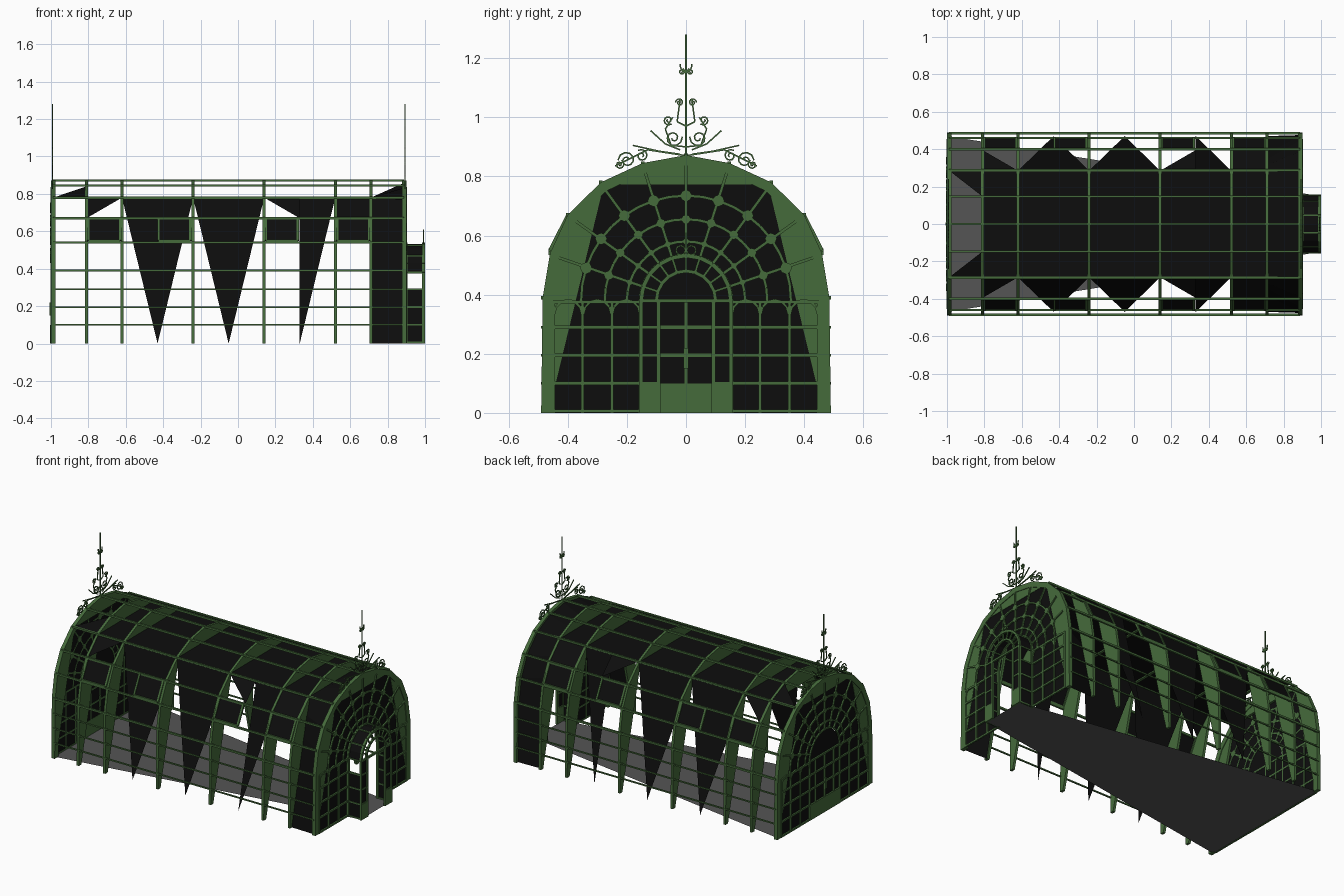
import bpy, bmesh, math
from mathutils import Vector

if "Cube" in bpy.data.objects:
    bpy.data.objects.remove(bpy.data.objects["Cube"])


def material(name, rgb):
    m = bpy.data.materials.new(name)
    m.use_nodes = True
    m.diffuse_color = (*rgb, 1)
    m.node_tree.nodes["Principled BSDF"].inputs["Base Color"].default_value = (*rgb, 1)
    return m


GREEN = material("green iron", (0.06, 0.147, 0.044))
BLACK = material("black glass", (0.004, 0.004, 0.004))
GREY = material("grey floor", (0.09, 0.09, 0.09))


def finish(bm, name, mat):
    me = bpy.data.meshes.new(name)
    bm.to_mesh(me)
    bm.free()
    me.materials.append(mat)
    ob = bpy.data.objects.new(name, me)
    bpy.context.collection.objects.link(ob)
    return ob


def face(bm, pts):
    return bm.faces.new([bm.verts.new(p) for p in pts])


def bar(bm, a, b, w, d=None):
    """Square bar from a to b; d is its size along x where it can be."""
    a, b = Vector(a), Vector(b)
    axis = (b - a).normalized()
    side = Vector((0, 0, 1)) if abs(axis.x) > 0.9 else Vector((1, 0, 0))
    u = (side - axis * side.dot(axis)).normalized() * (d or w) / 2
    v = axis.cross(u).normalized() * w / 2
    ends = [[bm.verts.new(p + u * i + v * j) for i, j in ((1, 1), (-1, 1), (-1, -1), (1, -1))]
            for p in (a, b)]
    for k in range(4):
        n = (k + 1) % 4
        bm.faces.new((ends[0][k], ends[0][n], ends[1][n], ends[1][k]))
    bm.faces.new(ends[0][::-1])
    bm.faces.new(ends[1])


def chain(bm, x, pts, w, d=None):
    for p, q in zip(pts, pts[1:]):
        bar(bm, (x, *p), (x, *q), w, d)


def arc(cy, cz, r, a0, a1, n):
    return [(cy + r * math.cos(math.radians(a0 + (a1 - a0) * i / n)),
             cz + r * math.sin(math.radians(a0 + (a1 - a0) * i / n))) for i in range(n + 1)]


def slab(bm, x, outline, thick):
    f = face(bm, [(x - thick / 2, y, z) for y, z in outline])
    ext = bmesh.ops.extrude_face_region(bm, geom=[f])
    bmesh.ops.translate(bm, vec=(thick, 0, 0),
                        verts=[g for g in ext["geom"] if isinstance(g, bmesh.types.BMVert)])
    face(bm, [(x - thick / 2, y, z) for y, z in reversed(outline)])


def mirrored(half):
    return half + [(-y, z) for y, z in reversed(half) if y > 0]


# Cross-sections of the vault, from wall foot to ridge
OUTER = [(0.49, 0), (0.485, 0.39), (0.46, 0.54), (0.4, 0.67), (0.288, 0.78), (0.147, 0.845), (0, 0.872)]
INNER = [(0.452, 0), (0.45, 0.385), (0.43, 0.525), (0.372, 0.648), (0.27, 0.75), (0.138, 0.813), (0, 0.838)]
CHORD = [(0.47, 0), (0.38, 0.39), (0.345, 0.54), (0.315, 0.67), (0.285, 0.78), (0.147, 0.78), (0, 0.78)]
EAVE, LEDGE, FOOT = (0.285, 0.78), (0.395, 0.67), (0.47, 0)
BACK, FRONT = -0.988, 0.888

# Deep ribs whose inner edge follows the flat glazing
bm = bmesh.new()
for x in (BACK, -0.81, -0.62, -0.24, 0.14, 0.52, 0.71, FRONT):
    inner = [(-0.465, 0), (-0.278, 0.772), (0.278, 0.772), (0.465, 0)]
    slab(bm, x, mirrored(OUTER) + inner, 0.016)
finish(bm, "ribs", GREEN)

# Wide arches framing both ends
bm = bmesh.new()
for x in (BACK, FRONT):
    slab(bm, x, mirrored(OUTER) + mirrored(INNER)[::-1], 0.024)
finish(bm, "end_arches", GREEN)

# Long rails running over the ribs
bm = bmesh.new()
rails = [(y, z, 0.012) for y, z in OUTER[1:]] + [(0.487, z, 0.008) for z in (0.1, 0.195, 0.29)]
for y, z, w in rails:
    for s in ((1, -1) if y else (1,)):
        bar(bm, (BACK, s * y, z), (FRONT, s * y, z), w)
finish(bm, "long_rails", GREEN)

# Vault glazing, with missing panes
bm = bmesh.new()
face(bm, [(-0.81, -0.285, 0.78), (0.71, -0.285, 0.78), (0.71, 0.285, 0.78), (-0.81, 0.285, 0.78)])
panes = [
    [(-0.62, EAVE), (-0.43, FOOT), (-0.24, EAVE)],
    [(-0.24, EAVE), (-0.05, FOOT), (0.14, EAVE)],
    [(0.14, EAVE), (0.33, EAVE), (0.33, LEDGE)],
    [(0.33, EAVE), (0.33, FOOT), (0.52, EAVE)],
    [(0.52, EAVE), (0.71, EAVE), (0.71, LEDGE), (0.52, LEDGE)],
    [(-0.81, EAVE), (-0.62, EAVE), (-0.81, LEDGE)],
    [(BACK, EAVE), (-0.81, EAVE), (-0.81, (0.147, 0.84))],
]
for i in range(len(OUTER) - 1):
    a, b = [(0.97 * y, 0.985 * z) for y, z in OUTER[i:i + 2]]
    panes.append([(0.71, CHORD[i]), (FRONT, a), (FRONT, b), (0.71, CHORD[i + 1])])
for pane in panes:
    for s in (1, -1):
        face(bm, [(x, s * y, z) for x, (y, z) in pane])
finish(bm, "vault_glass", BLACK)

# Opening vents along both sides
glass, frame = bmesh.new(), bmesh.new()
for x0 in (-0.8, -0.425, 0.15, 0.53):
    for s in (1, -1):
        c = [(x0, s * 0.46, 0.55), (x0 + 0.17, s * 0.46, 0.55),
             (x0 + 0.17, s * 0.4, 0.668), (x0, s * 0.4, 0.668)]
        face(glass, c)
        for i in range(4):
            bar(frame, c[i], c[(i + 1) % 4], 0.012)
finish(glass, "vent_glass", BLACK)
finish(frame, "vent_frames", GREEN)


# End walls: panelled below, fan of panes above
def polar(r, deg):
    a = math.radians(deg)
    return (r * math.cos(a), 0.38 + r * math.sin(a))


def end_wall(name, x, out, door):
    glass, iron = bmesh.new(), bmesh.new()
    fan = mirrored(INNER[1:])
    inner = [polar(0.15, 18 * k) for k in range(11)]
    for k in range(10):
        quad = [inner[k], fan[k], fan[k + 1], inner[k + 1]]
        face(glass, [(x, 1.02 * y, z) for y, z in quad])
    for s in (1, -1):
        face(glass, [(x, s * 0.15, 0), (x, s * 0.465, 0), (x, s * 0.465, 0.39), (x, s * 0.15, 0.39)])
    xi = x + out * 0.004
    for s in (1, -1):
        for y in (0.155, 0.25, 0.35, 0.448):
            bar(iron, (xi, s * y, 0), (xi, s * y, 0.38), 0.011)
        for z in (0.006, 0.1, 0.195, 0.29, 0.375):
            bar(iron, (xi, s * 0.155, z), (xi, s * 0.45, z), 0.011)
        for y in (0.2025, 0.3, 0.399):
            chain(iron, xi, arc(s * y, 0.335, 0.047, 0, 180, 6), 0.008)
    for r in (0.155, 0.2, 0.275, 0.355):
        chain(iron, xi, arc(0, 0.38, r, 0, 180, 20), 0.01)
    for k in range(1, 10):
        chain(iron, xi, [polar(0.155, 18 * k), fan[k]], 0.01)
        for r, size in ((0.2, 0.011), (0.275, 0.016), (0.355, 0.02)):
            slab(iron, xi, arc(*polar(r, 18 * k), size, 0, 315, 7), 0.012)
    if door:
        face(glass, [(x, -0.15, 0), (x, 0.15, 0), (x, 0.15, 0.39), (x, -0.15, 0.39)])
        face(glass, [(x, *p) for p in inner])
        slab(iron, xi, [(-0.155, 0), (0.155, 0), (0.155, 0.1), (-0.155, 0.1)], 0.012)
        for y in (-0.093, 0, 0.093):
            bar(iron, (xi, y, 0.1), (xi, y, 0.38), 0.009)
        for z in (0.195, 0.29, 0.38):
            bar(iron, (xi, -0.155, z), (xi, 0.155, z), 0.011)
        slab(iron, xi, [(-0.008, 0.15), (0.008, 0.15), (0.008, 0.22), (-0.008, 0.22)], 0.02)
    finish(glass, name + "_glass", BLACK)
    finish(iron, name + "_lattice", GREEN)


end_wall("back_wall", -0.994, -1, True)
end_wall("front_wall", 0.894, 1, False)

# Entrance porch with a barrel roof and open doorway
glass, iron = bmesh.new(), bmesh.new()
X0, X1 = 0.9, 0.992
hoop = arc(0, 0.38, 0.152, 0, 180, 10)
for p, q in zip(hoop, hoop[1:]):
    face(glass, [(X0, *p), (X1, *p), (X1, *q), (X0, *q)])
for x in (X0, X1):
    chain(iron, x, hoop, 0.014)
for p in hoop[::2]:
    bar(iron, (X0, *p), (X1, *p), 0.008)
chain(iron, X1, arc(0, 0.38, 0.1, 0, 180, 10), 0.012)
for k in range(1, 10):
    chain(iron, X1, [polar(0.1, 18 * k), polar(0.152, 18 * k)], 0.008)
for s in (1, -1):
    face(glass, [(X0, s * 0.152, 0), (X1, s * 0.152, 0), (X1, s * 0.152, 0.29), (X0, s * 0.152, 0.29)])
    face(glass, [(X1, s * 0.095, 0.1), (X1, s * 0.152, 0.1), (X1, s * 0.152, 0.38), (X1, s * 0.095, 0.38)])
    slab(iron, X1, [(s * 0.09, 0), (s * 0.155, 0), (s * 0.155, 0.1), (s * 0.09, 0.1)], 0.012)
    for x, y in ((X0, 0.152), (X1, 0.152), (X1, 0.093)):
        bar(iron, (x, s * y, 0), (x, s * y, 0.38), 0.014)
    for z in (0.006, 0.1, 0.195, 0.29, 0.38):
        bar(iron, (X0, s * 0.152, z), (X1, s * 0.152, z), 0.009)
        bar(iron, (X1, s * 0.093, z), (X1, s * 0.152, z), 0.009)
bar(iron, (X1, -0.15, 0.38), (X1, 0.15, 0.38), 0.012)
bar(iron, (X1, 0, 0.53), (X1, 0, 0.61), 0.005)
for s in (1, -1):
    chain(iron, X1, arc(s * 0.018, 0.55, 0.016, 0, 360, 8), 0.005)
finish(glass, "porch_glass", BLACK)
finish(iron, "porch_frame", GREEN)


# Ridge crests: spire with scrollwork
def scroll(cy, cz, r, start, turns=1.5):
    n = 14
    return [(cy + r * (1 - 0.8 * i / n) * math.cos(start + turns * math.tau * i / n),
             cz + r * (1 - 0.8 * i / n) * math.sin(start + turns * math.tau * i / n)) for i in range(n + 1)]


for name, x in (("back_crest", -0.992), ("front_crest", 0.892)):
    bm = bmesh.new()
    bar(bm, (x, 0, 0.86), (x, 0, 1.28), 0.006)
    strokes = [
        [(0, 0.87), (0.13, 0.89), (0.24, 0.835)],
        [(0.02, 0.89), (0.07, 0.91), (0.12, 0.955)],
        [(0.02, 0.875), (0.09, 0.885), (0.18, 0.905)],
        [(0, 0.9), (0.05, 0.905), (0.07, 0.96), (0.045, 1.0)],
        [(0, 0.97), (0.03, 0.985), (0.02, 1.06)],
        [(0, 1.15), (0.018, 1.165), (0.02, 1.18)],
        scroll(0.2, 0.855, 0.03, 0), scroll(0.15, 0.87, 0.022, 1), scroll(0.042, 0.93, 0.03, 3),
        scroll(0.06, 0.99, 0.017, 4), scroll(0.022, 1.05, 0.014, 0), scroll(0.015, 1.155, 0.011, 2),
        scroll(0.225, 0.84, 0.016, 2),
    ]
    for pts in strokes:
        for s in (1, -1):
            chain(bm, x, [(s * y, z) for y, z in pts], 0.005)
    finish(bm, name, GREEN)

# Tapering floor
bm = bmesh.new()
face(bm, [(-0.995, -0.47, 0.002), (0.99, -0.15, 0.002), (0.99, 0.15, 0.002), (-0.995, 0.47, 0.002)])
finish(bm, "floor", GREY)
